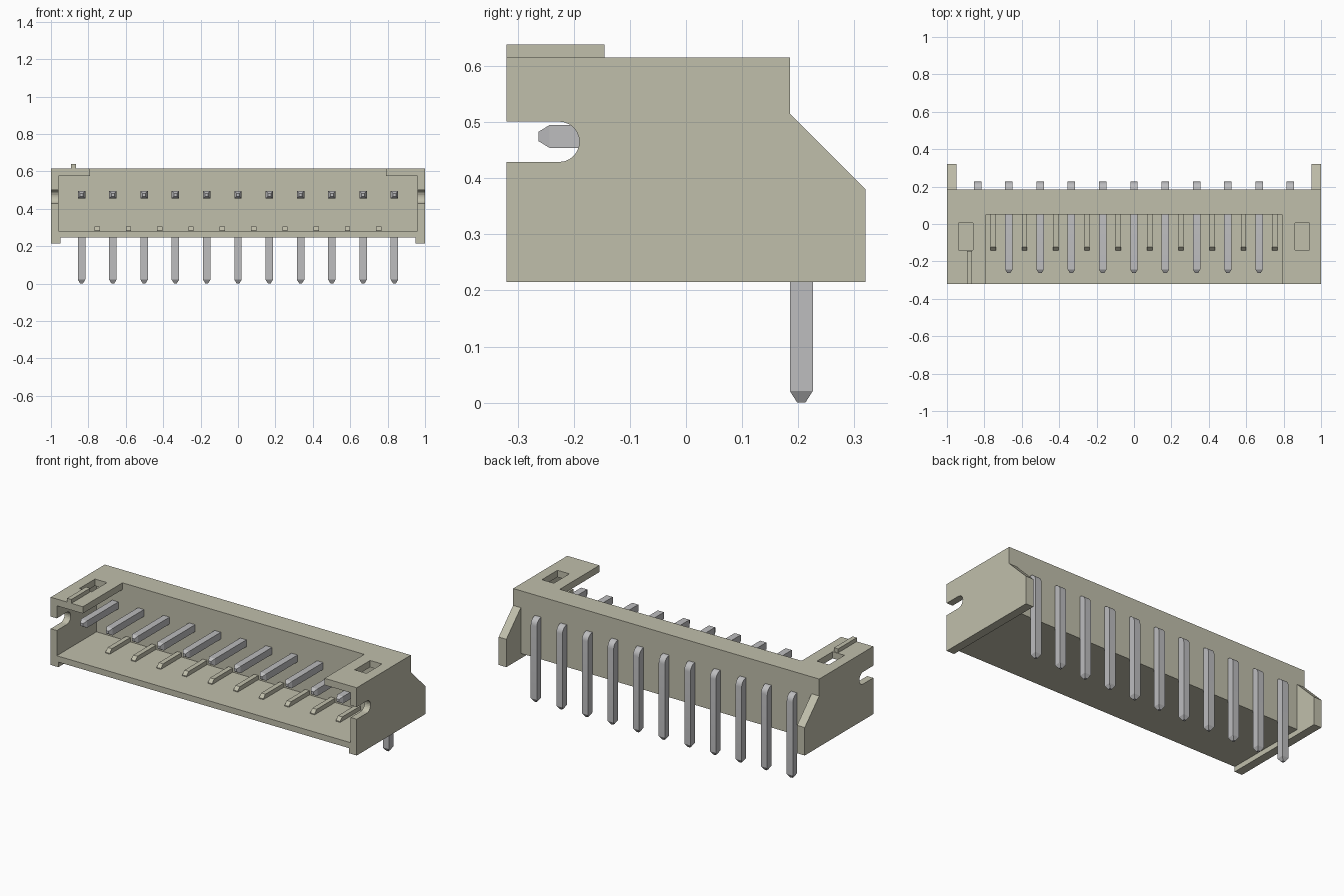
import bpy, bmesh, math
from mathutils import Vector

cube = bpy.data.objects.get("Cube")
if cube:
    bpy.data.objects.remove(cube, do_unlink=True)


def material(name, colour):
    m = bpy.data.materials.new(name)
    m.use_nodes = True
    m.diffuse_color = colour
    m.node_tree.nodes["Principled BSDF"].inputs["Base Color"].default_value = colour
    return m


ivory = material("ivory plastic", (0.53, 0.52, 0.41, 1))
metal = material("tinned metal", (0.51, 0.51, 0.52, 1))


def finish(bm, name, mat):
    bmesh.ops.recalc_face_normals(bm, faces=bm.faces)
    mesh = bpy.data.meshes.new(name)
    bm.to_mesh(mesh)
    bm.free()
    mesh.materials.append(mat)
    ob = bpy.data.objects.new(name, mesh)
    bpy.context.collection.objects.link(ob)
    return ob


def extrude_x(name, profile, x0, x1, mat=ivory):
    """Prism from a (y, z) profile between two x positions."""
    bm = bmesh.new()
    face = bm.faces.new([bm.verts.new((x0, y, z)) for y, z in profile])
    out = bmesh.ops.extrude_face_region(bm, geom=[face])
    moved = [v for v in out["geom"] if isinstance(v, bmesh.types.BMVert)]
    bmesh.ops.translate(bm, verts=moved, vec=(x1 - x0, 0, 0))
    return finish(bm, name, mat)


def box(name, x0, x1, y0, y1, z0, z1):
    return extrude_x(name, [(y0, z0), (y1, z0), (y1, z1), (y0, z1)], x0, x1)


FRONT, BACK, TOP = -0.32, 0.185, 0.615

# Housing: side outline across the full width, then hollowed
housing = extrude_x("housing", [(FRONT, 0.215), (0.32, 0.215), (0.32, 0.38),
                                (BACK, 0.515), (BACK, TOP), (FRONT, TOP)], -1, 1)

# Cutters: space between rear wings, underside, cavity, top opening
cutters = [
    box("wing_gap_cutter", -0.95, 0.95, BACK, 0.5, 0.1, 0.7),
    box("underside_cutter", -0.95, 0.95, -0.5, 0.5, 0.1, 0.245),
    box("cavity_cutter", -0.96, 0.96, -0.5, 0.05, 0.28, 0.575),
    box("top_opening_cutter", -0.79, 0.79, -0.5, 0.05, 0.4, 0.8),
]

# Cutters: rounded side slots and top latch windows
slot = [(-0.5, 0.429), (-0.5, 0.501)]
for i in range(13):
    a = math.pi / 2 - math.pi * i / 12
    slot.append((-0.226 + 0.036 * math.cos(a), 0.465 + 0.036 * math.sin(a)))
for side in (-1, 1):
    x0, x1 = sorted((side * 0.9, side * 1.1))
    cutters.append(extrude_x("slot_cutter", slot, x0, x1))
    x0, x1 = sorted((side * 0.86, side * 0.938))
    cutters.append(box("window_cutter", x0, x1, -0.14, 0.005, 0.5, 0.8))

for c in cutters:
    c.hide_render = True
    mod = housing.modifiers.new(c.name, "BOOLEAN")
    mod.operation = "DIFFERENCE"
    mod.solver = "EXACT"
    mod.object = c
bpy.context.view_layer.update()
graph = bpy.context.evaluated_depsgraph_get()
cut_mesh = bpy.data.meshes.new_from_object(housing.evaluated_get(graph))
housing.modifiers.clear()
housing.data = cut_mesh
for c in cutters:
    bpy.data.objects.remove(c, do_unlink=True)

# Polarity key ridge on top
box("key_ridge", -0.892, -0.865, FRONT, -0.145, TOP - 0.002, 0.638)

# Floor ribs with sloped front ends, between the pins
PITCH, COUNT = 0.1673, 11
for i in range(COUNT - 1):
    x = (i - (COUNT - 2) / 2) * PITCH
    extrude_x("floor_rib", [(-0.142, 0.278), (0.052, 0.278), (0.052, 0.305),
                            (-0.122, 0.305), (-0.142, 0.285)], x - 0.014, x + 0.014)


def pin(x):
    """Square bar swept along a right-angle bend with tapered ends."""
    w, t, z = 0.02, 0.041, 0.454
    rings = []

    def ring(inner, across, half):
        mid = inner + across * t / 2
        side = Vector((half, 0, 0))
        reach = across * half * t / (2 * w)
        rings.append([bm.verts.new(mid + s * side + r * reach)
                      for s, r in ((-1, -1), (1, -1), (1, 1), (-1, 1))])

    bm = bmesh.new()
    up, rear = Vector((0, 0, 1)), Vector((0, 1, 0))
    ring(Vector((x, -0.263, z)), up, w * 0.4)
    ring(Vector((x, -0.243, z)), up, w)
    for k in range(7):
        a = math.pi / 2 * k / 6
        ring(Vector((x, BACK, z)), up * math.cos(a) + rear * math.sin(a), w)
    ring(Vector((x, BACK, 0.021)), rear, w)
    ring(Vector((x, BACK, 0)), rear, w * 0.35)
    for a, b in zip(rings, rings[1:]):
        for k in range(4):
            n = (k + 1) % 4
            bm.faces.new((a[k], a[n], b[n], b[k]))
    bm.faces.new(rings[0])
    bm.faces.new(rings[-1])
    bmesh.ops.remove_doubles(bm, verts=bm.verts, dist=0.0001)
    ob = finish(bm, "contact_pin", metal)
    ob.data.shade_smooth()
    ob.data.set_sharp_from_angle(angle=math.radians(25))


for i in range(COUNT):
    pin((i - (COUNT - 1) / 2) * PITCH)
